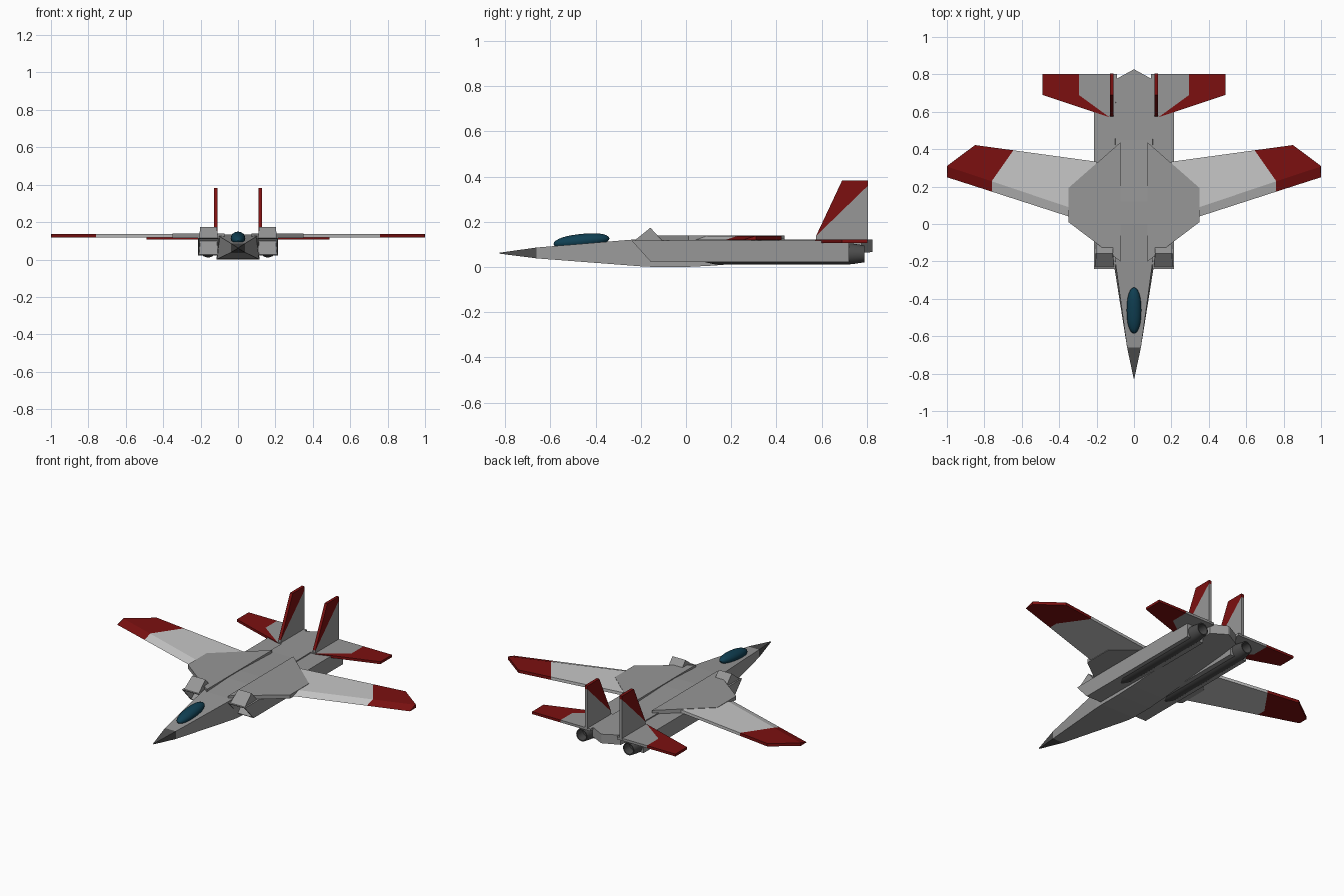
import bpy, bmesh, math
from mathutils import Matrix, Vector

if "Cube" in bpy.data.objects:
    bpy.data.objects.remove(bpy.data.objects["Cube"])


def material(name, r, g, b):
    m = bpy.data.materials.new(name)
    m.diffuse_color = (r, g, b, 1)
    m.use_nodes = True
    m.node_tree.nodes["Principled BSDF"].inputs["Base Color"].default_value = m.diffuse_color
    return m


GREY = material("body_grey", 0.31, 0.31, 0.31)
LIGHT = material("wing_light_grey", 0.57, 0.57, 0.57)
RED = material("trim_red", 0.20, 0.005, 0.005)
DARK = material("dark_grey", 0.075, 0.075, 0.075)
GLASS = material("canopy_blue", 0.005, 0.05, 0.085)


def finish(name, bm, mat, mirror=False, smooth=False):
    bmesh.ops.remove_doubles(bm, verts=bm.verts, dist=1e-5)
    bmesh.ops.recalc_face_normals(bm, faces=bm.faces)
    me = bpy.data.meshes.new(name)
    bm.to_mesh(me)
    bm.free()
    me.materials.append(mat)
    ob = bpy.data.objects.new(name, me)
    bpy.context.collection.objects.link(ob)
    if mirror:
        ob.modifiers.new("mirror", 'MIRROR').use_mirror_merge = False
    if smooth:
        bpy.ops.object.select_all(action='DESELECT')
        ob.select_set(True)
        bpy.context.view_layer.objects.active = ob
        bpy.ops.object.shade_smooth_by_angle(angle=math.radians(35))
    return ob


def skin(rings, caps=True, closed_path=False):
    """Join equal-length rings of points with quads."""
    bm = bmesh.new()
    rows = [[bm.verts.new(p) for p in ring] for ring in rings]
    n = len(rows[0])
    for a, b in zip(rows, rows[1:]):
        for i in range(n):
            j = (i + 1) % n
            bm.faces.new((a[i], a[j], b[j], b[i]))
    if caps:
        bm.faces.new(rows[0])
        bm.faces.new(rows[-1])
    return bm


def plate(name, outline, z0, z1, mat, top=None):
    """Mirrored flat panel from a plan outline; top may differ for a bevel."""
    rings = [[(x, y, z0) for x, y in outline], [(x, y, z1) for x, y in top or outline]]
    return finish(name, skin(rings), mat, mirror=True)


def upright(outline, x0, x1):
    """Prism from a side outline (y, z)."""
    return skin([[(x, y, z) for y, z in outline] for x in (x0, x1)])


def hull(name, sections, mat):
    """Four-sided loft: y, top half width, bottom half width, top z, bottom z."""
    rings = [[(-wt, y, zt), (wt, y, zt), (wb, y, zb), (-wb, y, zb)]
             for y, wt, wb, zt, zb in sections]
    return finish(name, skin(rings), mat)


# Fuselage and nose
hull("fuselage", [
    (-0.66, 0.037, 0.037, 0.086, 0.038),
    (-0.20, 0.100, 0.110, 0.124, 0.003),
    (-0.14, 0.103, 0.115, 0.127, 0.000),
    (0.00, 0.103, 0.115, 0.134, 0.000),
    (0.12, 0.103, 0.113, 0.134, 0.006),
    (0.45, 0.100, 0.105, 0.122, 0.033),
    (0.775, 0.096, 0.096, 0.122, 0.062),
    (0.825, 0.004, 0.004, 0.122, 0.066)], GREY)
hull("nose_cone", [
    (-0.825, 0.002, 0.002, 0.063, 0.059),
    (-0.66, 0.037, 0.037, 0.086, 0.038)], DARK)

# Canopy: a stretched sphere with blunt ends, tipped along the nose slope
bm = bmesh.new()
bmesh.ops.create_uvsphere(bm, u_segments=24, v_segments=14, radius=1)
for v in bm.verts:
    x, y, z = v.co
    y = math.copysign(abs(y) ** 0.85, y)
    v.co = (0.039 * x, 0.124 * y, 0.032 * z)
bmesh.ops.transform(bm, verts=bm.verts, matrix=Matrix.Translation((0, -0.462, 0.114))
                    @ Matrix.Rotation(math.radians(6), 4, 'X'))
finish("canopy", bm, GLASS, smooth=True)

# Engine nacelles with raked, hollow intakes
bm = upright([(-0.24, 0.116), (0.72, 0.116), (0.72, 0.022), (-0.155, 0.022)], 0.10, 0.215)
bmesh.ops.recalc_face_normals(bm, faces=bm.faces)
front = min(bm.faces, key=lambda f: f.calc_center_median().y)
bmesh.ops.inset_individual(bm, faces=[front], thickness=0.010)
bmesh.ops.inset_individual(bm, faces=[front], thickness=0.008, depth=-0.10)
finish("nacelle", bm, GREY, mirror=True)

# Engines with hollow nozzles, lathed along y
profile = [(0.0, 0.08), (0.036, 0.08), (0.047, 0.13), (0.047, 0.715), (0.045, 0.74),
           (0.037, 0.79), (0.031, 0.79), (0.034, 0.73), (0.0, 0.73)]
N = 24
rings = [[(0.16 + r * math.cos(2 * math.pi * i / N), y,
           0.058 + r * math.sin(2 * math.pi * i / N)) for i in range(N)]
         for r, y in profile]
finish("engine", skin(rings, caps=False), DARK, mirror=True, smooth=True)

# Wing gloves over the nacelles
plate("wing_glove", [(0.073, -0.20), (0.35, 0.01), (0.35, 0.193), (0.073, 0.436)],
      0.116, 0.139, GREY)

# Wings: light inner panel and red tip, both with a sloped leading edge
plate("wing", [(0.2, -0.008), (0.76, 0.173), (0.76, 0.23), (0.645, 0.394), (0.2, 0.333)],
      0.119, 0.137, LIGHT,
      top=[(0.2, 0.04), (0.76, 0.228), (0.76, 0.23), (0.645, 0.394), (0.2, 0.333)])
plate("wing_tip", [(0.76, 0.173), (1.0, 0.25), (1.0, 0.31), (0.85, 0.422),
                   (0.645, 0.394), (0.76, 0.23)], 0.119, 0.137, RED,
      top=[(0.76, 0.228), (0.996, 0.306), (1.0, 0.31), (0.85, 0.422),
           (0.645, 0.394), (0.76, 0.23)])

# Tailplanes: grey inside, red leading edge and tip
plate("tailplane", [(0.09, 0.57), (0.13, 0.57), (0.295, 0.69), (0.295, 0.803), (0.09, 0.803)],
      0.106, 0.121, GREY)
plate("tailplane_tip", [(0.13, 0.57), (0.49, 0.69), (0.49, 0.803), (0.295, 0.803),
                        (0.295, 0.69)], 0.106, 0.121, RED)

# Twin fins: grey lower triangle, red leading edge and top
finish("fin", upright([(0.575, 0.115), (0.805, 0.115), (0.805, 0.36), (0.575, 0.137)],
                      0.109, 0.127), GREY, mirror=True)
finish("fin_tip", upright([(0.575, 0.137), (0.805, 0.36), (0.805, 0.382), (0.69, 0.382)],
                          0.109, 0.127), RED, mirror=True)
